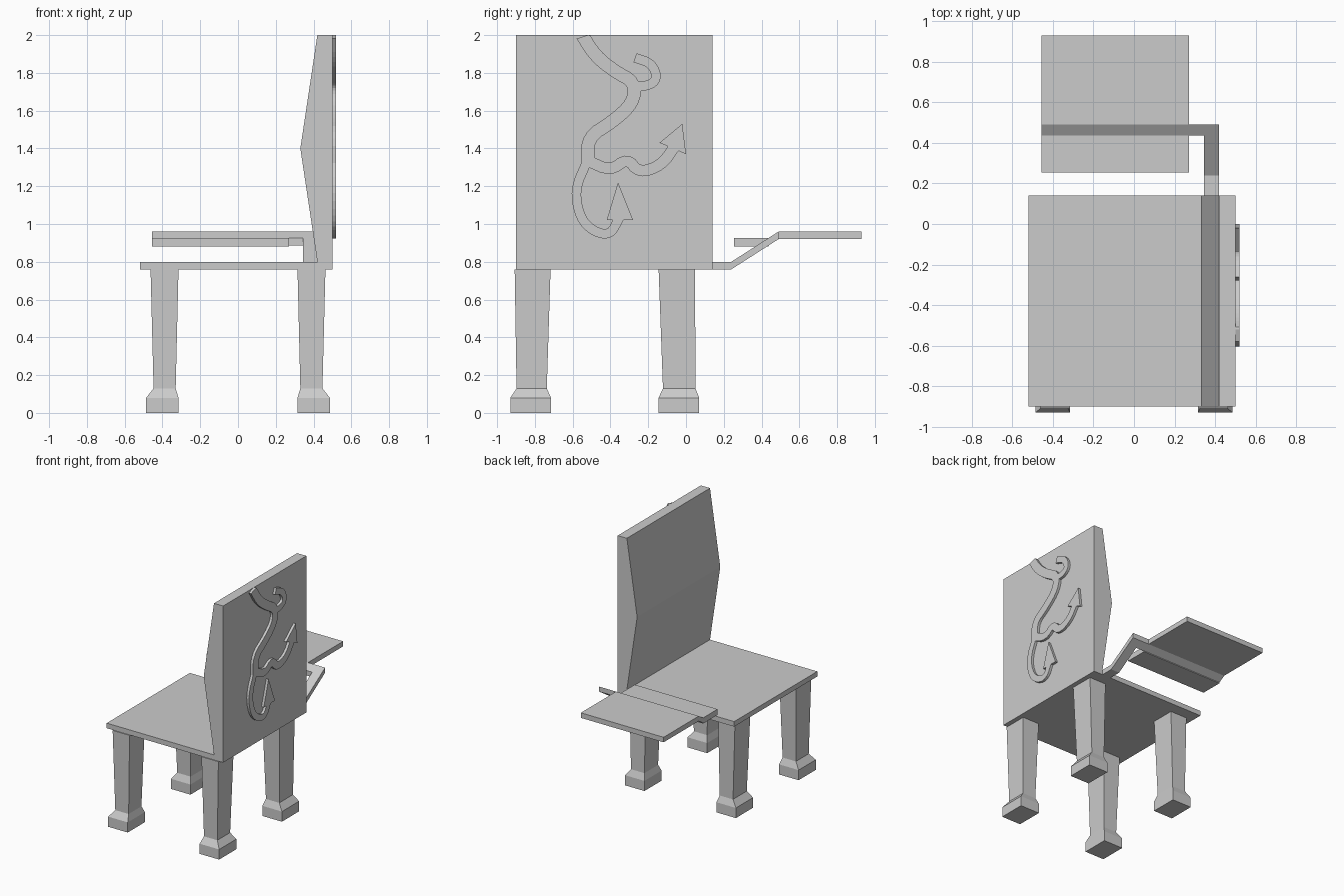
import bpy
import bmesh
from mathutils import Vector

cube = bpy.data.objects.get("Cube")
if cube:
    bpy.data.objects.remove(cube)

grey = bpy.data.materials.new("light_grey")
grey.use_nodes = True
colour = (0.6, 0.6, 0.6, 1)
grey.diffuse_color = colour
grey.node_tree.nodes["Principled BSDF"].inputs["Base Color"].default_value = colour


def finish(name, bm):
    bmesh.ops.recalc_face_normals(bm, faces=bm.faces)
    mesh = bpy.data.meshes.new(name)
    bm.to_mesh(mesh)
    bm.free()
    mesh.materials.append(grey)
    obj = bpy.data.objects.new(name, mesh)
    bpy.context.collection.objects.link(obj)
    return obj


def extrude(bm, offset):
    """Thicken every face of a flat sheet into a solid."""
    result = bmesh.ops.extrude_face_region(bm, geom=bm.faces[:], use_keep_orig=True)
    moved = [v for v in result["geom"] if isinstance(v, bmesh.types.BMVert)]
    bmesh.ops.translate(bm, verts=moved, vec=offset)


def prism_x(name, yz, low, high):
    bm = bmesh.new()
    bm.faces.new([bm.verts.new((low, y, z)) for y, z in yz])
    extrude(bm, (high - low, 0, 0))
    return finish(name, bm)


def prism_y(name, xz, low, high):
    bm = bmesh.new()
    bm.faces.new([bm.verts.new((x, low, z)) for x, z in xz])
    extrude(bm, (0, high - low, 0))
    return finish(name, bm)


def box(name, x, y, z):
    return prism_x(name, [(y[0], z[0]), (y[1], z[0]), (y[1], z[1]), (y[0], z[1])], *x)


def loft(name, rings, flip):
    """Stack rectangles (x0, x1, y0, y1, z), optionally mirrored in x."""
    bm = bmesh.new()
    loops = []
    for a, b, c, d, z in rings:
        corners = [(a, c), (b, c), (b, d), (a, d)]
        loops.append([bm.verts.new((x * flip, y, z)) for x, y in corners])
    for low, high in zip(loops, loops[1:]):
        for i in range(4):
            j = (i + 1) % 4
            bm.faces.new((low[i], low[j], high[j], high[i]))
    bm.faces.new(loops[0])
    bm.faces.new(loops[-1])
    return finish(name, bm)


# Seat and sideways backrest
SIDE = (-0.9, 0.14)
box("seat", (-0.52, 0.5), SIDE, (0.76, 0.8))
prism_y("backrest", [(0.5, 0.8), (0.5, 2), (0.42, 2), (0.33, 1.4), (0.42, 0.8)], *SIDE)

# Tapered legs with flared feet, mirrored across x
legs = {
    "front": ((-0.93, -0.715), (-0.897, -0.737), (-0.907, -0.717)),
    "rear": ((-0.145, 0.07), (-0.122, 0.05), (-0.145, 0.048)),
}
for place, (foot, ankle, top) in legs.items():
    for side, flip in (("left", 1), ("right", -1)):
        loft(f"{place}_{side}_leg", [
            (0.315, 0.486, *foot, 0),
            (0.315, 0.486, *foot, 0.08),
            (0.33, 0.447, *ankle, 0.13),
            (0.315, 0.463, *top, 0.76),
        ], flip)

# Bent arm carrying the writing tablet
THICK = 0.04


def bent_strip(name, top, low, high):
    under = [(y, z - THICK) for y, z in reversed(top)]
    return prism_x(name, top + under, low, high)


bent_strip("tablet_arm", [(0.14, 0.8), (0.24, 0.8), (0.49, 0.96)], 0.345, 0.42)
bent_strip("tablet_crossbar", [(0.435, 0.925), (0.49, 0.96)], -0.455, 0.345)
box("tablet", (-0.455, 0.27), (0.49, 0.93), (0.92, 0.96))
box("tablet_lower_shelf", (-0.455, 0.27), (0.255, 0.437), (0.88, 0.925))


# Raised carving on the outer face of the backrest
def smooth(path):
    out = [path[0]]
    for a, b in zip(path, path[1:]):
        out += [a.lerp(b, 0.25), a.lerp(b, 0.75)]
    return out + [path[-1]]


def ribbon(name, points, width):
    path = smooth(smooth([Vector(p) for p in points]))
    bm = bmesh.new()
    rows = []
    for i, p in enumerate(path):
        along = (path[min(i + 1, len(path) - 1)] - path[max(i - 1, 0)]).normalized()
        across = Vector((-along.y, along.x)) * width / 2
        row = [p + across, p - across]
        rows.append([bm.verts.new((0.49, q.x, min(q.y, 2))) for q in row])
    for a, b in zip(rows, rows[1:]):
        bm.faces.new((a[0], a[1], b[1], b[0]))
    extrude(bm, (0.03, 0, 0))
    return finish(name, bm)


ribbon("carving_body", [(-0.55, 2), (-0.48, 1.89), (-0.38, 1.81), (-0.27, 1.75),
                        (-0.28, 1.64), (-0.39, 1.54), (-0.52, 1.46), (-0.52, 1.32)], 0.07)
ribbon("carving_hook", [(-0.27, 1.88), (-0.18, 1.85), (-0.15, 1.77),
                        (-0.2, 1.73), (-0.29, 1.73)], 0.05)
ribbon("carving_tail", [(-0.53, 1.34), (-0.4, 1.28), (-0.31, 1.35), (-0.25, 1.27),
                        (-0.13, 1.31), (-0.06, 1.41)], 0.06)
ribbon("carving_curl", [(-0.52, 1.34), (-0.59, 1.18), (-0.56, 1.03), (-0.49, 0.96),
                        (-0.4, 0.94), (-0.35, 1.04)], 0.05)
prism_x("carving_tail_tip", [(-0.14, 1.43), (-0.02, 1.53), (0, 1.37)], 0.49, 0.52)
prism_x("carving_curl_tip", [(-0.42, 1.02), (-0.36, 1.22), (-0.28, 1.02)], 0.49, 0.52)
